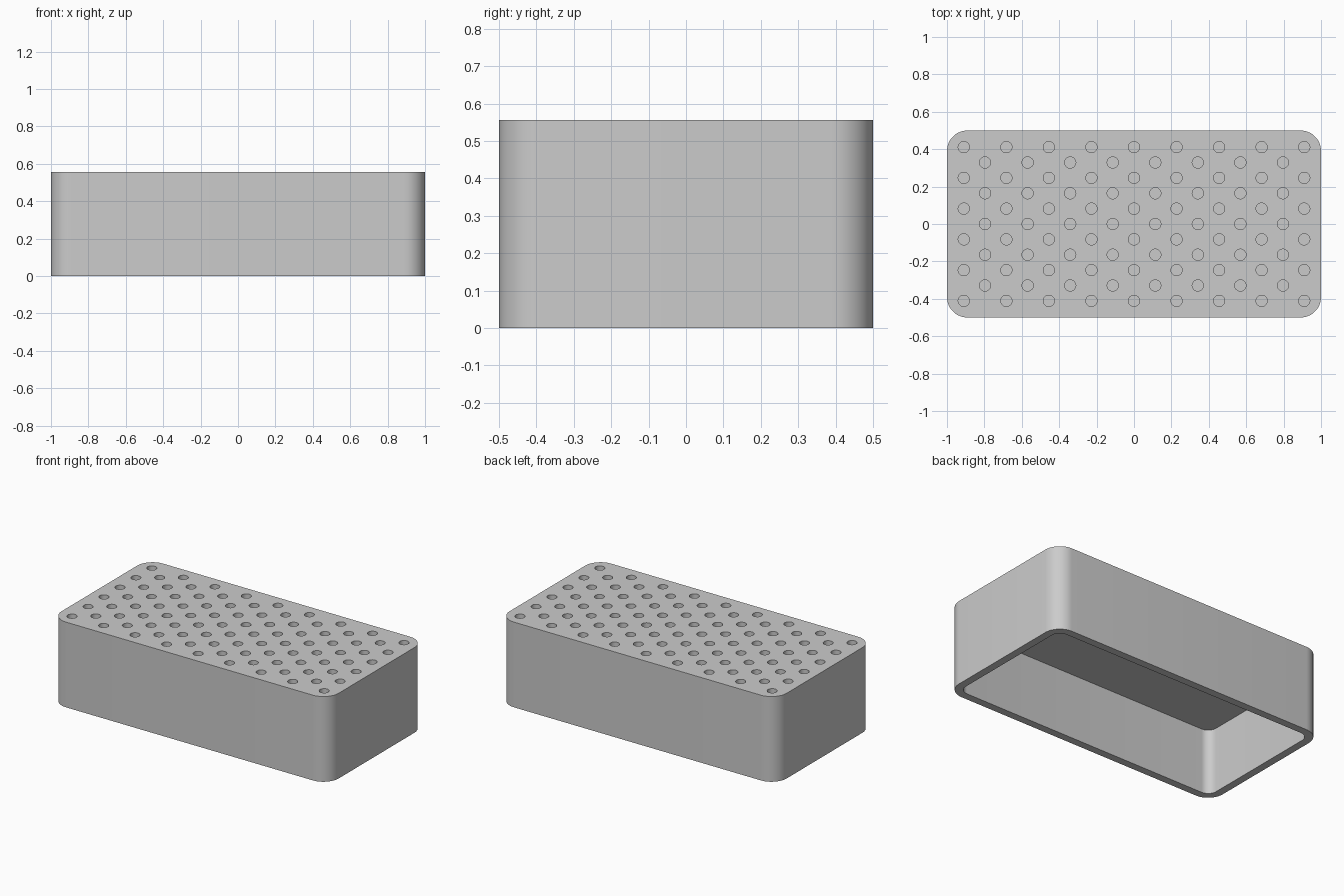
import bpy, bmesh, math

if "Cube" in bpy.data.objects:
    bpy.data.objects.remove(bpy.data.objects["Cube"])

LENGTH, DEPTH, HEIGHT = 2.0, 1.0, 0.556
CORNER, WALL, CEILING = 0.11, 0.05, 0.425
HOLE_R, HOLE_DEPTH = 0.03, 0.11

grey = bpy.data.materials.new("plain grey")
grey.diffuse_color = (0.6, 0.6, 0.6, 1)
grey.use_nodes = True
grey.node_tree.nodes["Principled BSDF"].inputs["Base Color"].default_value = grey.diffuse_color


def rounded_outline(w, d, r, steps=12):
    pts = []
    for i, (sx, sy) in enumerate([(1, 1), (-1, 1), (-1, -1), (1, -1)]):
        for k in range(steps + 1):
            a = math.pi / 2 * (i + k / steps)
            pts.append((sx * (w / 2 - r) + r * math.cos(a),
                        sy * (d / 2 - r) + r * math.sin(a)))
    return pts


def add_prism(bm, pts, z0, z1):
    low = [bm.verts.new((x, y, z0)) for x, y in pts]
    high = [bm.verts.new((x, y, z1)) for x, y in pts]
    n = len(pts)
    bm.faces.new(low[::-1])
    bm.faces.new(high)
    for i in range(n):
        j = (i + 1) % n
        bm.faces.new((low[i], low[j], high[j], high[i]))


def make_object(name, bm):
    mesh = bpy.data.meshes.new(name)
    bm.to_mesh(mesh)
    bm.free()
    mesh.materials.append(grey)
    obj = bpy.data.objects.new(name, mesh)
    bpy.context.collection.objects.link(obj)
    return obj


# Rounded block
bm = bmesh.new()
add_prism(bm, rounded_outline(LENGTH, DEPTH, CORNER), 0, HEIGHT)
block = make_object("holder_block", bm)

# Cutter: hollow underside plus staggered blind holes in the top
bm = bmesh.new()
add_prism(bm, rounded_outline(LENGTH - 2 * WALL, DEPTH - 2 * WALL, CORNER - WALL), -0.1, CEILING)
for row in range(11):
    count = 9 - row % 2
    for col in range(count):
        cx = (col - (count - 1) / 2) * 0.2275
        cy = (row - 5) * 0.0822
        ring = [(cx + HOLE_R * math.cos(math.tau * k / 32),
                 cy + HOLE_R * math.sin(math.tau * k / 32)) for k in range(32)]
        add_prism(bm, ring, HEIGHT - HOLE_DEPTH, HEIGHT + 0.1)
cutter = make_object("cavity_and_hole_cutter", bm)
cutter.hide_render = True
cutter.hide_set(True)

# Cut, then bake the result so shading can be applied
mod = block.modifiers.new("cut", 'BOOLEAN')
mod.operation = 'DIFFERENCE'
mod.solver = 'EXACT'
mod.object = cutter
bpy.context.view_layer.objects.active = block
block.select_set(True)
bpy.ops.object.modifier_apply(modifier=mod.name)
bpy.data.objects.remove(cutter)
bpy.ops.object.shade_smooth_by_angle(angle=math.radians(30))
